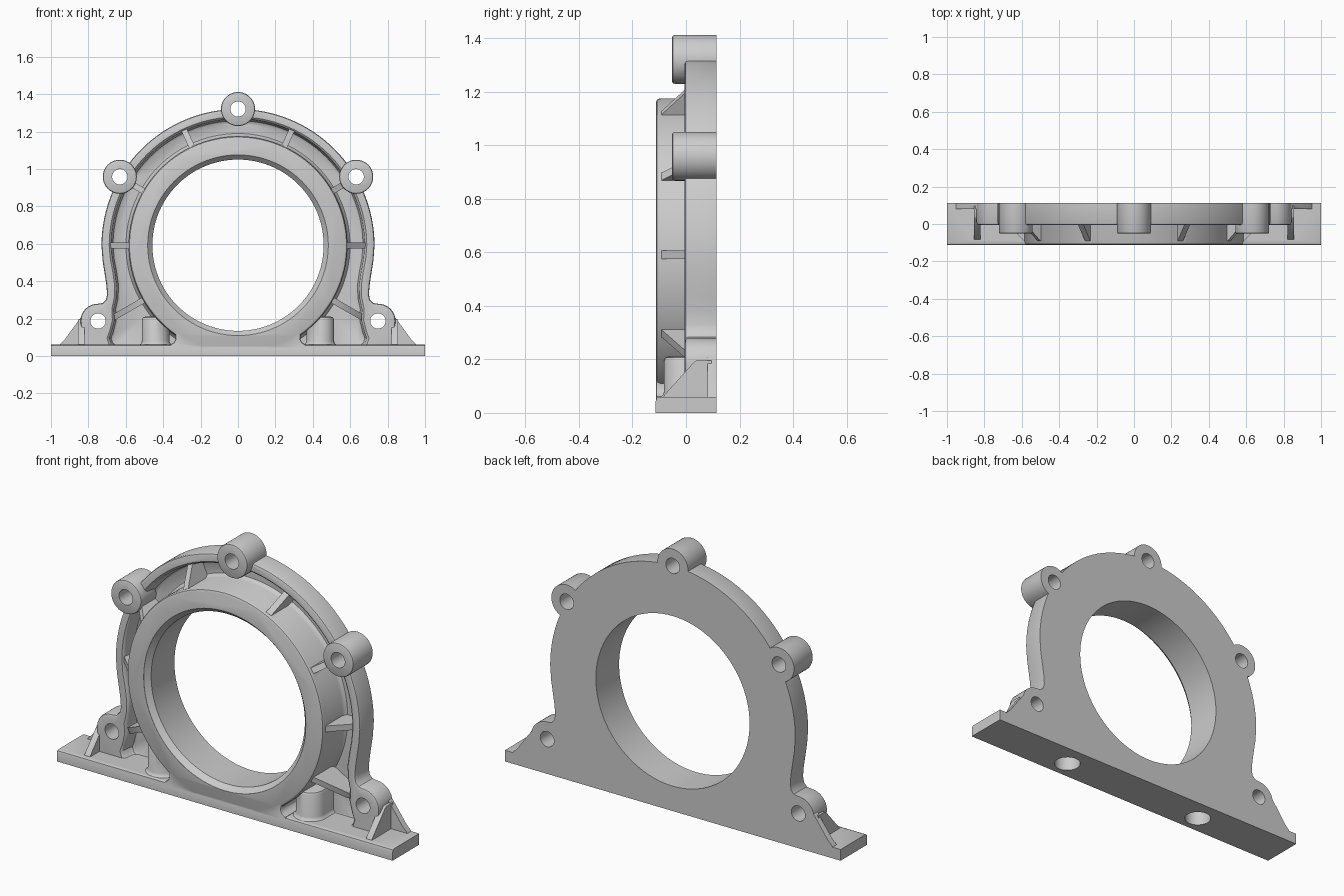
import bpy, bmesh, math
from mathutils import Matrix, Vector

if "Cube" in bpy.data.objects:
    bpy.data.objects.remove(bpy.data.objects["Cube"])

CZ = 0.59  # height of the bore centre


def offset(pts, d):
    """Inset a counter-clockwise polygon by d (negative grows it)."""
    out, n = [], len(pts)
    for i in range(n):
        p, a, b = Vector(pts[i]), Vector(pts[i - 1]), Vector(pts[(i + 1) % n])
        e1, e2 = (p - a).normalized(), (b - p).normalized()
        n1, n2 = Vector((-e1.y, e1.x)), Vector((-e2.y, e2.x))
        out.append(p + (n1 + n2) * (d / max(0.4, 1 + n1.dot(n2))))
    return out


def prism(name, pts, layers, axis='Y', matrix=None):
    """Stack inset copies of a profile; layers = [(position, inset)]."""
    bm = bmesh.new()
    rings = []
    for h, d in layers:
        ring = []
        for a, b in (offset(pts, d) if d else pts):
            co = {'X': (h, a, b), 'Y': (a, h, b), 'Z': (a, b, h)}[axis]
            ring.append(bm.verts.new(co))
        rings.append(ring)
    n = len(pts)
    for r, s in zip(rings, rings[1:]):
        for i in range(n):
            j = (i + 1) % n
            bm.faces.new((r[i], r[j], s[j], s[i]))
    bm.faces.new(rings[0])
    bm.faces.new(rings[-1])
    bmesh.ops.recalc_face_normals(bm, faces=bm.faces[:])
    if matrix:
        bm.transform(matrix)
    me = bpy.data.meshes.new(name)
    bm.to_mesh(me)
    bm.free()
    ob = bpy.data.objects.new(name, me)
    bpy.context.collection.objects.link(ob)
    return ob


def arc(cx, cz, r, a0, a1, n):
    return [(cx + r * math.cos(math.radians(a0 + (a1 - a0) * i / n)),
             cz + r * math.sin(math.radians(a0 + (a1 - a0) * i / n))) for i in range(n + 1)]


def circle(cx, cz, r, n):
    return arc(cx, cz, r, 0, 360, n)[:-1]


def mirrored(half):
    return half + [(-x, z) for x, z in reversed(half) if x > 1e-5]


def rounded(y0, y1, r=0.012):
    return [(y0, r), (y0 + r * 0.3, r * 0.3), (y0 + r, 0), (y1, 0)]


# main plate with raised rim
outline = mirrored([(0.83, 0.03)] + arc(0.75, 0.187, 0.092, 0, 90, 12)
                   + [(0.722, 0.283), (0.706, 0.3), (0.7, 0.33), (0.704, 0.38), (0.713, 0.44), (0.724, 0.51)]
                   + arc(0, CZ, 0.73, 0, 90, 32))
body = prism("bearing_housing", outline, rounded(-0.005, 0.16))


def boolean(ob, op):
    mod = body.modifiers.new("bool", 'BOOLEAN')
    mod.operation = op
    mod.solver = 'EXACT'
    mod.object = ob
    bpy.context.view_layer.objects.active = body
    bpy.ops.object.modifier_apply(modifier=mod.name)
    bpy.data.objects.remove(ob, do_unlink=True)


def add(ob):
    boolean(ob, 'UNION')


def cut(ob):
    ob.hide_render = True
    boolean(ob, 'DIFFERENCE')


# recessed pocket between rim and hub
pocket = mirrored([(0.65, 0.042), (0.678, 0.065), (0.688, 0.095), (0.675, 0.13), (0.66, 0.19),
                   (0.663, 0.25), (0.65, 0.31), (0.648, 0.38), (0.658, 0.45), (0.671, 0.52)]
                  + arc(0, CZ, 0.677, 0, 90, 32))
cut(prism("pocket_cutter", pocket, [(-0.3, -0.012), (-0.0052, -0.012), (0.0, -0.005), (0.01, 0),
                                    (0.055, 0.003), (0.07, 0.009), (0.078, 0.022)]))

# central hub ring
add(prism("hub", circle(0, CZ, 0.585, 112),
          [(-0.1128, 0.016), (-0.108, 0.005), (-0.097, 0), (0.055, 0), (0.068, -0.005), (0.09, -0.025)]))

# base slab and the infill under the hub
slab = [(-0.113, -0.02), (0.14, -0.02), (0.14, 0.06), (-0.098, 0.06), (-0.109, 0.056), (-0.113, 0.045)]
add(prism("base_slab", slab, [(-1, 0), (1, 0)], 'X'))
infill = [(-0.36, 0.03), (0.36, 0.03), (0.36, 0.062), (0.343, 0.072), (0.333, 0.09), (0.335, 0.115),
          (0.345, 0.14), (0.3, 0.2), (-0.3, 0.2), (-0.345, 0.14), (-0.335, 0.115), (-0.333, 0.09),
          (-0.343, 0.072), (-0.36, 0.062)]
add(prism("hub_infill", infill, rounded(-0.1125, 0.095, 0.01)))

# top and upper side bolt bosses
for x, z in ((0, 1.32), (0.632, 0.958), (-0.632, 0.958)):
    add(prism("bolt_boss", circle(x, z, 0.091, 48), rounded(-0.052, 0.15, 0.009)))

for s in (-1, 1):
    # sloping foot web and its gusset
    web = [(s * x, z) for x, z in ((0.7, 0.03), (0.97, 0.03), (0.95, 0.065), (0.925, 0.09),
                                   (0.84, 0.207), (0.77, 0.25), (0.7, 0.2))]
    add(prism("foot_web", web, [(0.08, 0), (0.147, 0)]))
    gusset = [(-0.088, 0.05), (0.095, 0.05), (0.095, 0.196), (0.04, 0.196), (0.03, 0.19), (-0.08, 0.068)]
    add(prism("foot_gusset", gusset, [(s * 0.822, 0), (s * 0.856, 0)], 'X'))

    # upright dowel boss standing on the base
    dowel = arc(s * 0.44, -0.008, 0.074, 180, 360, 24) + [(s * 0.44 + 0.074, 0.1), (s * 0.44 - 0.074, 0.1)]
    add(prism("dowel_boss", dowel, [(0.03, -0.012), (0.06, -0.012), (0.066, -0.005), (0.078, 0),
                                    (0.195, 0), (0.206, 0.006), (0.21, 0.018)], 'Z'))

# radial stiffening ribs
for ang, end in ((0, 0.70), (30, 0.70), (65, 0.70), (115, 0.70), (150, 0.70), (180, 0.70),
                 (-30, 0.77), (-150, 0.77)):
    rib = [(0.55, 0.093), (0.55, -0.092), (0.585, -0.092), (end - 0.02, 0.002), (end, 0.02), (end, 0.093)]
    m = Matrix.Translation((0, 0, CZ)) @ Matrix.Rotation(-math.radians(ang), 4, 'Y')
    add(prism("rib", rib, [(-0.016, 0), (0.016, 0)], 'Z', m))

# bore with front chamfer
cut(prism("bore_cutter", circle(0, CZ + 0.002, 0.458, 96),
          [(-0.3, -0.025), (-0.112, -0.025), (-0.085, 0), (0.3, 0)]))

# bolt holes
for x, z in ((0, 1.32), (0.632, 0.958), (-0.632, 0.958), (0.748, 0.187), (-0.748, 0.187)):
    cut(prism("bolt_hole_cutter", circle(x, z, 0.041, 32), [(-0.3, 0), (0.3, 0)]))

# blind dowel holes from below
for x in (-0.44, 0.44):
    cut(prism("dowel_hole_cutter", circle(x, -0.012, 0.067, 40), [(-0.1, 0), (0.15, 0)], 'Z'))

# trim the back face and underside flat
cut(prism("back_cutter", [(-2, -1), (2, -1), (2, 2), (-2, 2)], [(0.113, 0), (0.4, 0)]))
cut(prism("floor_cutter", [(-2, -1), (2, -1), (2, 1), (-2, 1)], [(-0.3, 0), (0, 0)], 'Z'))

bpy.ops.object.select_all(action='DESELECT')
body.select_set(True)
bpy.context.view_layer.objects.active = body
bpy.ops.object.shade_smooth_by_angle(angle=math.radians(32))
